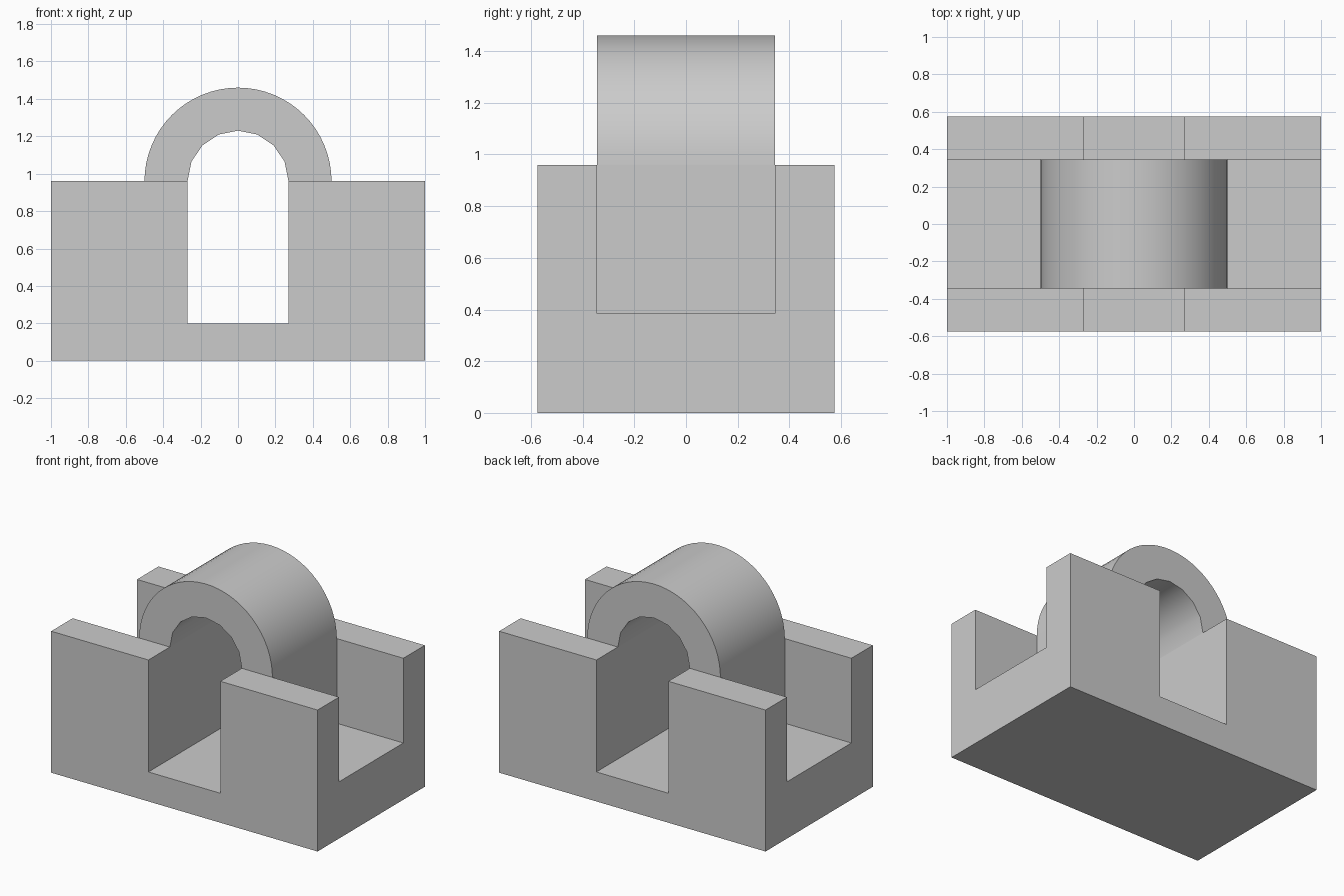
import bpy, bmesh
from math import pi, sin, cos, radians

if "Cube" in bpy.data.objects:
    bpy.data.objects.remove(bpy.data.objects["Cube"])

HX, HY, TOP = 1.0, 0.575, 0.96        # block half sizes and height
IN_R, OUT_R, ARCH_Y = 0.27, 0.5, 0.345  # arch radii and half depth


def box(name, lo, hi):
    bpy.ops.mesh.primitive_cube_add(size=1, location=[(a + b) / 2 for a, b in zip(lo, hi)])
    ob = bpy.context.object
    ob.name = name
    ob.scale = [b - a for a, b in zip(lo, hi)]
    bpy.ops.object.transform_apply(location=True, rotation=False, scale=True)
    return ob


def cut(target, cutter):
    mod = target.modifiers.new("cut", 'BOOLEAN')
    mod.operation, mod.solver, mod.object = 'DIFFERENCE', 'EXACT', cutter
    bpy.context.view_layer.objects.active = target
    bpy.ops.object.modifier_apply(modifier=mod.name)
    bpy.data.objects.remove(cutter)


def arc(radius, steps):
    return [(radius * cos(pi * i / steps), TOP + radius * sin(pi * i / steps))
            for i in range(steps + 1)]


# Base block with the passage under the arch and an open pocket at each end
base = box("base_block", (-HX, -HY, 0), (HX, HY, TOP))
cut(base, box("passage_cutter", (-IN_R, -1, 0.2), (IN_R, 1, 1.5)))
for side in (-1, 1):
    xs = sorted((side * OUT_R, side * 1.5))
    cut(base, box("pocket_cutter", (xs[0], -ARCH_Y, 0.385), (xs[1], ARCH_Y, 1.5)))

# Half-round arch: smooth outside, eight-sided inside, extruded along y
bm = bmesh.new()
profile = arc(OUT_R, 32) + arc(IN_R, 8)[::-1]
face = bm.faces.new([bm.verts.new((x, -ARCH_Y, z)) for x, z in profile])
ext = bmesh.ops.extrude_face_region(bm, geom=[face], use_keep_orig=True)
bmesh.ops.translate(bm, vec=(0, 2 * ARCH_Y, 0),
                    verts=[v for v in ext["geom"] if isinstance(v, bmesh.types.BMVert)])
bmesh.ops.recalc_face_normals(bm, faces=bm.faces)
mesh = bpy.data.meshes.new("arch")
bm.to_mesh(mesh)
bm.free()
arch = bpy.data.objects.new("arch", mesh)
bpy.context.collection.objects.link(arch)
bpy.ops.object.select_all(action='DESELECT')
arch.select_set(True)
bpy.context.view_layer.objects.active = arch
bpy.ops.object.shade_smooth_by_angle(angle=radians(30))
